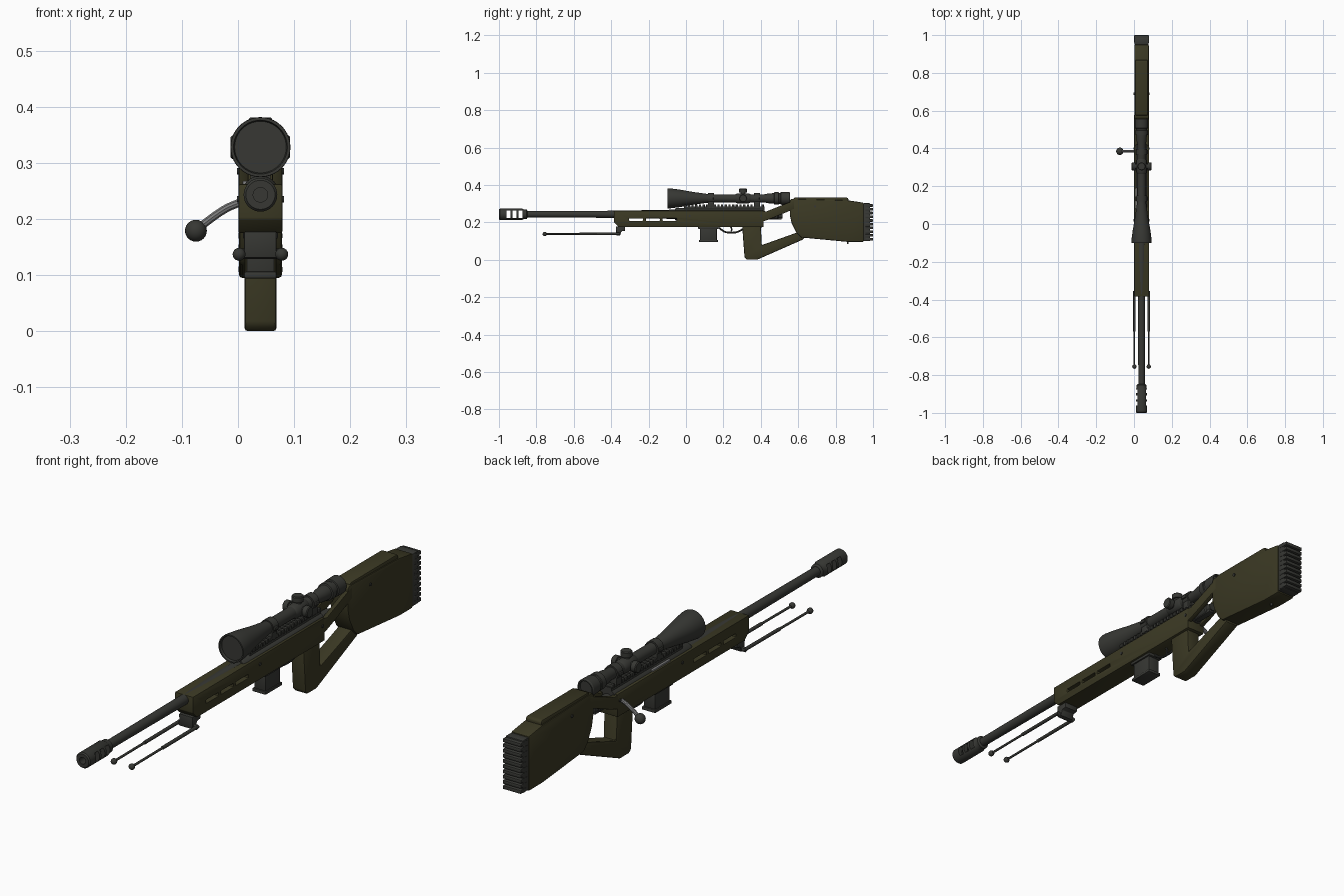
import bpy, bmesh, math
from mathutils import Vector

if "Cube" in bpy.data.objects:
    bpy.data.objects.remove(bpy.data.objects["Cube"])

CX = 0.04   # centre line of the rifle


def material(name, rgb):
    m = bpy.data.materials.new(name)
    m.diffuse_color = (*rgb, 1)
    m.use_nodes = True
    m.node_tree.nodes["Principled BSDF"].inputs["Base Color"].default_value = m.diffuse_color
    return m


OLIVE = material("olive_polymer", (0.043, 0.040, 0.017))
METAL = material("dark_metal", (0.038, 0.039, 0.034))
STEEL = material("bright_steel", (0.20, 0.20, 0.20))


def finish(bm, name, mat):
    bmesh.ops.recalc_face_normals(bm, faces=bm.faces)
    me = bpy.data.meshes.new(name)
    bm.to_mesh(me)
    bm.free()
    ob = bpy.data.objects.new(name, me)
    bpy.context.collection.objects.link(ob)
    if mat:
        me.materials.append(mat)
    return ob


def prism(name, pts, half, mat, bevel=0.0, cx=CX):
    """Side profile of (y, z) points extruded across x."""
    bm = bmesh.new()
    f = bm.faces.new([bm.verts.new((cx - half, y, z)) for y, z in pts])
    r = bmesh.ops.extrude_face_region(bm, geom=[f])
    bmesh.ops.translate(bm, vec=(2 * half, 0, 0),
                        verts=[v for v in r["geom"] if isinstance(v, bmesh.types.BMVert)])
    ob = finish(bm, name, mat)
    if bevel:
        b = ob.modifiers.new("bevel", "BEVEL")
        b.width, b.segments, b.limit_method = bevel, 2, "ANGLE"
    return ob


def box(name, y0, y1, z0, z1, half, mat, bevel=0.0, cx=CX):
    return prism(name, [(y0, z0), (y1, z0), (y1, z1), (y0, z1)], half, mat, bevel, cx)


def lathe(name, prof, origin, axis, mat, n=32):
    """Revolve (distance, radius) points about an axis through origin."""
    q = Vector(axis).to_track_quat("Z", "Y")
    o = Vector(origin)
    bm = bmesh.new()
    rings = []
    for d, r in prof:
        if r == 0:
            rings.append([bm.verts.new(o + q @ Vector((0, 0, d)))] * n)
        else:
            rings.append([bm.verts.new(o + q @ Vector((r * math.cos(2 * math.pi * i / n),
                          r * math.sin(2 * math.pi * i / n), d))) for i in range(n)])
    for a, b in zip(rings, rings[1:]):
        for i in range(n):
            j = (i + 1) % n
            vs = list(dict.fromkeys([a[i], a[j], b[j], b[i]]))
            if len(vs) > 2:
                bm.faces.new(vs)
    return finish(bm, name, mat)


def rod(name, p0, p1, r, mat, n=16):
    d = Vector(p1) - Vector(p0)
    return lathe(name, [(0, 0), (0, r), (d.length, r), (d.length, 0)], p0, d, mat, n)


def ball(name, c, r, mat):
    bm = bmesh.new()
    bmesh.ops.create_uvsphere(bm, u_segments=20, v_segments=12, radius=r)
    bmesh.ops.translate(bm, vec=c, verts=bm.verts)
    return finish(bm, name, mat)


def tube(name, pts, r, mat):
    cu = bpy.data.curves.new(name, "CURVE")
    cu.dimensions, cu.bevel_depth, cu.bevel_resolution, cu.use_fill_caps = "3D", r, 3, True
    s = cu.splines.new("NURBS")
    s.points.add(len(pts) - 1)
    for p, c in zip(s.points, pts):
        p.co = (*c, 1)
    s.use_endpoint_u, s.order_u = True, 3
    cu.materials.append(mat)
    ob = bpy.data.objects.new(name, cu)
    bpy.context.collection.objects.link(ob)


def cut(ob, cutters):
    for c in cutters:
        m = ob.modifiers.new("cut", "BOOLEAN")
        m.operation, m.object, m.solver = "DIFFERENCE", c, "EXACT"
        bpy.context.view_layer.objects.active = ob
        bpy.ops.object.modifier_apply(modifier=m.name)
        bpy.data.objects.remove(c)


Y = (0, 1, 0)
BZ, SZ = 0.243, 0.328   # bore and scope heights

# Barrel, muzzle brake with side ports, receiver and bolt
lathe("barrel", [(-0.87, 0), (-0.87, 0.017), (-0.38, 0.019), (-0.1, 0.024), (0, 0.026), (0, 0)],
      (CX, 0, BZ), Y, METAL)
brake = lathe("muzzle_brake", [(-0.90, 0), (-0.90, 0.013), (-1, 0.013), (-1, 0.026), (-0.995, 0.03),
              (-0.875, 0.03), (-0.868, 0.026), (-0.852, 0.026), (-0.848, 0.02), (-0.848, 0)],
              (CX, 0, BZ), Y, METAL)
cut(brake, [box("port_cutter", y, y + 0.021, BZ - 0.02, BZ + 0.02, 0.1, None)
            for y in (-0.96, -0.928, -0.896)])
lathe("receiver", [(-0.06, 0), (-0.06, 0.03), (-0.05, 0.034), (0.42, 0.034), (0.42, 0)],
      (CX, 0, BZ), Y, METAL)
lathe("bolt_shroud", [(0.42, 0), (0.42, 0.022), (0.49, 0.022), (0.495, 0.017), (0.515, 0.015), (0.515, 0)],
      (CX, 0, 0.236), Y, METAL)
box("trigger_housing", 0.40, 0.51, 0.214, 0.228, 0.012, METAL, 0.002)
box("ejection_port", 0.08, 0.19, 0.25, 0.268, 0.007, STEEL, 0.002, cx=0.015)
tube("bolt_handle", [(0.03, 0.385, 0.237), (0, 0.385, 0.229), (-0.035, 0.385, 0.212), (-0.072, 0.385, 0.182)],
     0.0075, STEEL)
ball("bolt_knob", (-0.075, 0.385, 0.179), 0.0195, METAL)

# Chassis with through slots
chassis = prism("fore_stock", [(-0.385, 0.262), (-0.385, 0.2), (-0.36, 0.175), (0.415, 0.175),
                               (0.415, 0.262)], 0.039, OLIVE, 0)
cut(chassis, [box("slot_cutter", y, y + 0.075, 0.208, 0.221, 0.1, None) for y in (-0.305, -0.215, -0.125)])
b = chassis.modifiers.new("bevel", "BEVEL")
b.width, b.segments, b.limit_method = 0.003, 2, "ANGLE"

# Grip with lower strut, upper struts and butt
prism("grip_and_lower_strut", [(0.30, 0.185), (0.313, 0.012), (0.325, 0.0), (0.38, 0.0), (0.63, 0.11),
      (0.63, 0.157), (0.595, 0.146), (0.405, 0.078), (0.40, 0.185)], 0.0285, OLIVE, 0.006)
for i, x in enumerate((0.010, 0.070)):
    prism(f"upper_strut_{i}", [(0.40, 0.262), (0.43, 0.258), (0.58, 0.318), (0.58, 0.272), (0.46, 0.222),
          (0.40, 0.20)], 0.009, OLIVE, 0.003, cx=x)
prism("butt", [(0.555, 0.318), (0.565, 0.326), (0.86, 0.318), (0.95, 0.305), (0.95, 0.095), (0.87, 0.095),
      (0.615, 0.119), (0.59, 0.145), (0.565, 0.195), (0.555, 0.24)], 0.0385, OLIVE, 0.006)
prism("cheek_rest", [(0.575, 0.312), (0.575, 0.329), (0.583, 0.333), (0.86, 0.333), (0.868, 0.328),
      (0.868, 0.31)], 0.034, OLIVE, 0.005)

# Ribbed butt pad
box("butt_pad", 0.948, 0.985, 0.1, 0.302, 0.0375, METAL, 0.004)
for i in range(10):
    z = 0.103 + i * 0.02
    box(f"pad_rib_{i}", 0.958, 1.0, z, z + 0.014, 0.039, METAL, 0.003)

# Screws and sling stud
for i, (y, z) in enumerate(((0.69, 0.285), (0.40, 0.235), (0.02, 0.235))):
    rod(f"side_screw_{i}", (CX - 0.042, y, z), (CX + 0.042, y, z), 0.006, METAL)
rod("sling_stud", (CX, 0.865, 0.10), (CX, 0.865, 0.084), 0.005, METAL)

# Magazine, trigger and guard
box("magazine", 0.075, 0.165, 0.1, 0.185, 0.025, METAL, 0.004)
box("magazine_base", 0.069, 0.171, 0.094, 0.106, 0.029, METAL, 0.003)
box("magazine_well", 0.065, 0.175, 0.165, 0.18, 0.031, METAL, 0.002)
tube("trigger_guard", [(CX, 0.175, 0.172), (CX, 0.20, 0.15), (CX, 0.23, 0.144), (CX, 0.28, 0.146),
                       (CX, 0.305, 0.165)], 0.005, METAL)
tube("trigger", [(CX, 0.235, 0.18), (CX, 0.25, 0.165), (CX, 0.24, 0.15)], 0.004, METAL)

# Folded bipod
prism("bipod_mount", [(-0.375, 0.178), (-0.325, 0.178), (-0.325, 0.155), (-0.345, 0.152), (-0.352, 0.13),
      (-0.372, 0.13)], 0.029, METAL, 0.003)
rod("bipod_hinge", (0.0, -0.362, 0.138), (0.08, -0.362, 0.138), 0.009, METAL)
for i, x in enumerate((0.002, 0.078)):
    rod(f"bipod_leg_upper_{i}", (x, -0.355, 0.139), (x, -0.57, 0.138), 0.0065, METAL)
    rod(f"bipod_leg_lower_{i}", (x, -0.56, 0.138), (x, -0.755, 0.137), 0.0045, METAL)
    ball(f"bipod_foot_{i}", (x, -0.755, 0.137), 0.0115, METAL)

# Toothed sight rail
box("rail_base", -0.01, 0.42, 0.262, 0.284, 0.018, METAL)
for i in range(22):
    y = -0.01 + i * 0.0197
    prism(f"rail_tooth_{i}", [(y, 0.28), (y + 0.012, 0.28), (y + 0.012, 0.295), (y, 0.295)], 0.021, METAL, 0.001)

# Scope body, rings and turrets
lathe("scope", [(-0.09, 0), (-0.09, 0.046), (-0.1, 0.048), (-0.1, 0.053), (-0.085, 0.0535), (-0.035, 0.047),
      (0.04, 0.034), (0.105, 0.025), (0.13, 0.022), (0.42, 0.022), (0.44, 0.026), (0.47, 0.028), (0.472, 0.033),
      (0.495, 0.033), (0.497, 0.030), (0.505, 0.030), (0.507, 0.034), (0.55, 0.035), (0.555, 0.032),
      (0.555, 0.028), (0.545, 0.027), (0.545, 0)], (CX, 0, SZ), Y, METAL, 40)
for i, y in enumerate((0.118, 0.364)):
    lathe(f"scope_ring_{i}", [(0, 0), (0, 0.028), (0.032, 0.028), (0.032, 0)], (CX, y, SZ), Y, METAL)
    box(f"ring_mount_{i}", y, y + 0.032, 0.284, 0.315, 0.022, METAL, 0.002)
    box(f"ring_clamp_{i}", y + 0.004, y + 0.028, SZ - 0.006, SZ + 0.006, 0.033, METAL, 0.002)
lathe("turret_saddle", [(0.265, 0), (0.265, 0.022), (0.275, 0.027), (0.335, 0.027), (0.345, 0.022), (0.345, 0)],
      (CX, 0, SZ), Y, METAL)
TURRET = [(0, 0), (0, 0.014), (0.032, 0.014), (0.032, 0.021), (0.05, 0.021), (0.053, 0.018), (0.053, 0)]
for name, d in (("top_turret", (0, 0, 1)), ("left_turret", (-1, 0, 0)), ("right_turret", (1, 0, 0))):
    lathe(name, TURRET, (CX, 0.305, SZ), d, METAL, 24)

# Apply modifiers and smooth rounded surfaces
bpy.ops.object.select_all(action="SELECT")
bpy.context.view_layer.objects.active = chassis
bpy.ops.object.convert(target="MESH")
bpy.ops.object.shade_smooth_by_angle(angle=math.radians(32))
